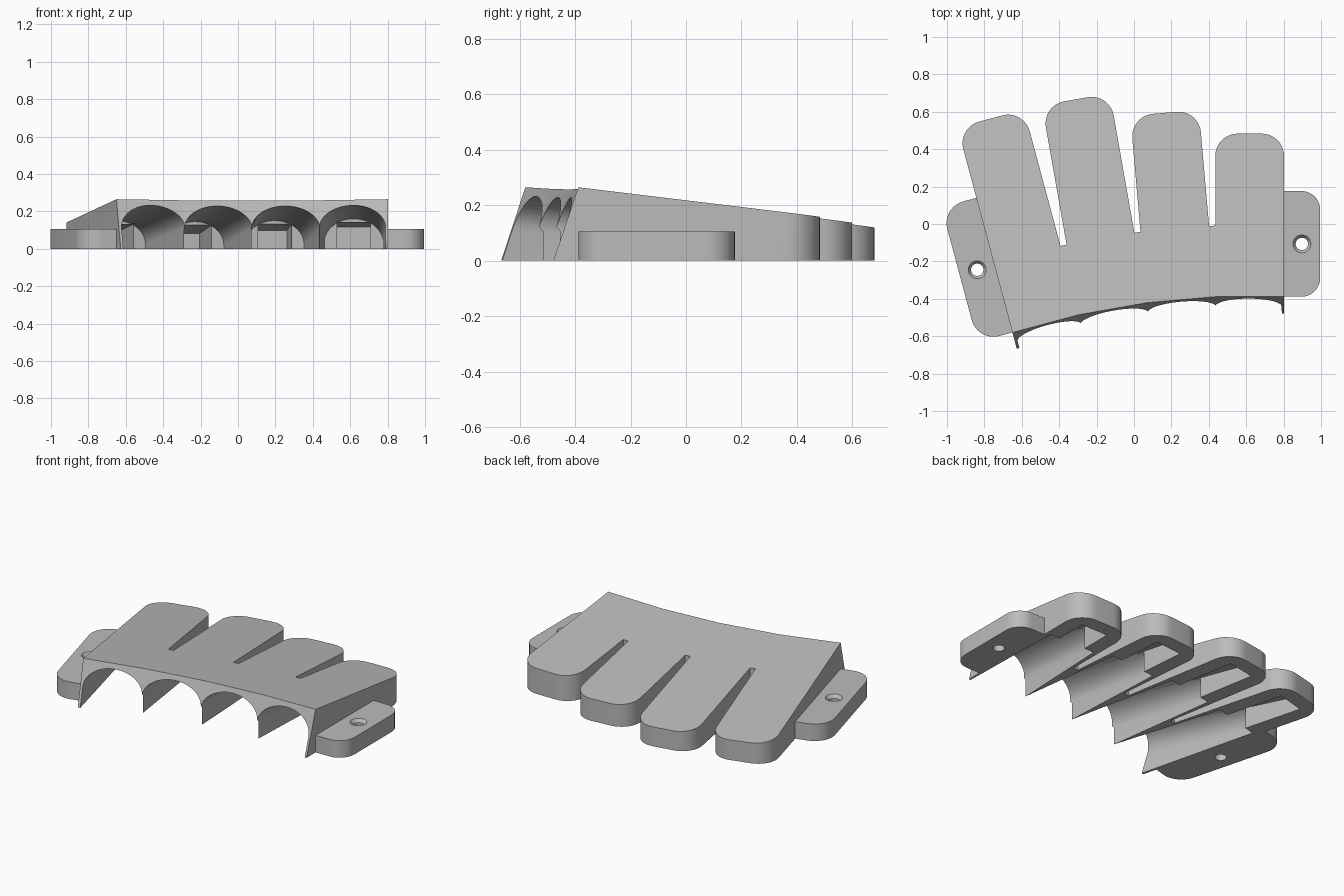
import bpy, bmesh, math
from mathutils import Vector

if "Cube" in bpy.data.objects:
    bpy.data.objects.remove(bpy.data.objects["Cube"])

grey = bpy.data.materials.new("plain grey")
grey.use_nodes = True
grey.diffuse_color = (0.5, 0.5, 0.5, 1)
grey.node_tree.nodes["Principled BSDF"].inputs["Base Color"].default_value = (0.5, 0.5, 0.5, 1)

PITCH = 0.368      # width of one finger
SLOT = 0.38        # distance from front edge to slot end
LEAN = 0.09        # forward lean of the front wall at the base


def top_z(p):
    """Height of the sloping top plane."""
    return 0.265 + 0.0159 * (p.x + 0.65) - 0.1208 * (p.y + 0.58)


def fillet(a, p, b, r, n=9):
    """Arc that rounds the right-angled corner p between a and b."""
    da, db = (a - p).normalized() * r, (b - p).normalized() * r
    centre = p + da + db
    return [centre - db * math.cos(t) - da * math.sin(t)
            for t in (math.pi / 2 * i / n for i in range(n + 1))]


def loft(name, rings):
    """Closed solid skinned through rings of equal length."""
    bm = bmesh.new()
    loops = [[bm.verts.new(v) for v in ring] for ring in rings]
    n = len(loops[0])
    for lo, hi in zip(loops, loops[1:]):
        for i in range(n):
            j = (i + 1) % n
            bm.faces.new((lo[i], lo[j], hi[j], hi[i]))
    bm.faces.new(loops[0])
    bm.faces.new(loops[-1])
    bmesh.ops.recalc_face_normals(bm, faces=bm.faces)
    mesh = bpy.data.meshes.new(name)
    bm.to_mesh(mesh)
    bm.free()
    mesh.materials.append(grey)
    obj = bpy.data.objects.new(name, mesh)
    bpy.context.collection.objects.link(obj)
    return obj


def carve(obj, cutter):
    cutter.hide_render = True
    mod = obj.modifiers.new("cut", 'BOOLEAN')
    mod.operation, mod.solver, mod.object = 'DIFFERENCE', 'EXACT', cutter
    bpy.context.view_layer.objects.active = obj
    bpy.ops.object.modifier_apply(modifier=mod.name)
    bpy.data.objects.remove(cutter)


def smooth(obj):
    bpy.ops.object.select_all(action='DESELECT')
    obj.select_set(True)
    bpy.context.view_layer.objects.active = obj
    bpy.ops.object.shade_smooth_by_angle(angle=math.radians(30))


# Fan of four fingers: front corners, across and along directions
tilts = [math.radians(a) for a in (15, 10, 5, 0)]
lengths = [1.135, 1.137, 1.003, 0.872]
across = [Vector((math.cos(a), math.sin(a))) for a in tilts]
along = [Vector((-math.sin(a), math.cos(a))) for a in tilts]
corners = [Vector((-0.65, -0.58))]
for u in across:
    corners.append(corners[-1] + u * PITCH)

# Palm and fingers outline, from the front edge round the tips
outline = list(corners)
for k in reversed(range(4)):
    left, right = corners[k], corners[k + 1]
    tip_l, tip_r = (c + along[k] * lengths[k] for c in (left, right))
    if k < 3:
        outline.append(right + along[k] * SLOT)
    outline += fillet(right, tip_r, tip_l, 0.12)
    outline += fillet(tip_r, tip_l, left, 0.12)
    if k > 0:
        outline.append(left + along[k] * SLOT)

base = []
for i, p in enumerate(outline):
    if i < 5:
        lean = (along[max(i - 1, 0)] + along[min(i, 3)]).normalized()
        p = p - lean * LEAN
    base.append(p.to_3d())
body = loft("finger_cover", [base, [Vector((p.x, p.y, top_z(p))) for p in outline]])

# Arched tunnel and square tip pocket under each finger
for k in range(4):
    mid = (corners[k] + corners[k + 1]) / 2
    depth = 0.3 + 0.33 * lengths[k]

    def place(u, v, z):
        p = mid + across[k] * u + along[k] * v
        return Vector((p.x, p.y, z))

    def arch(v):
        t = (v + 0.1) / (depth + 0.1)
        wl = (0.170 if k == 0 else 0.185) * (1 - t) + 0.157 * t
        wr = (0.172 if k == 3 else 0.185) * (1 - t) + 0.157 * t
        crown = top_z(mid + along[k] * v) - 0.031
        spring = crown - 0.125
        ring = [place(wr, v, -0.1)]
        for i in range(29):
            a = math.pi * i / 28
            w = wr if a < math.pi / 2 else wl
            ring.append(place(w * math.cos(a), v, spring + 0.125 * math.sin(a)))
        return ring + [place(-wl, v, -0.1)]

    def pocket(v):
        roof = top_z(mid + along[k] * v) - 0.05
        return [place(0.09, v, -0.1), place(0.09, v, roof),
                place(-0.09, v, roof), place(-0.09, v, -0.1)]

    carve(body, loft("tunnel_cutter", [arch(-0.2), arch(depth)]))
    carve(body, loft("pocket_cutter", [pocket(depth - 0.05), pocket(lengths[k] - 0.09)]))
smooth(body)


# Side mounting tabs with countersunk screw holes
def tab(name, start, out, up, length, radius):
    inner = start - out * 0.005
    pts = [inner, start + out * 0.193, start + out * 0.193 + up * length, inner + up * length]
    shape = [pts[0]] + fillet(pts[0], pts[1], pts[2], radius)
    shape += fillet(pts[1], pts[2], pts[3], radius) + [pts[3]]
    obj = loft(name, [[Vector((p.x, p.y, z)) for p in shape] for z in (0, 0.105)])
    hole = start + out * 0.095 + up * length / 2

    def ring(r, z):
        return [Vector((hole.x + r * math.cos(a), hole.y + r * math.sin(a), z))
                for a in (math.tau * i / 32 for i in range(32))]

    carve(obj, loft("hole_cutter", [ring(0.033, -0.05), ring(0.033, 0.085),
                                    ring(0.048, 0.105), ring(0.048, 0.15)]))
    smooth(obj)


tab("left_tab", corners[4], across[3], along[3], 0.565, 0.1)
tab("right_tab", corners[0], -across[0], along[0], 0.745, 0.12)
